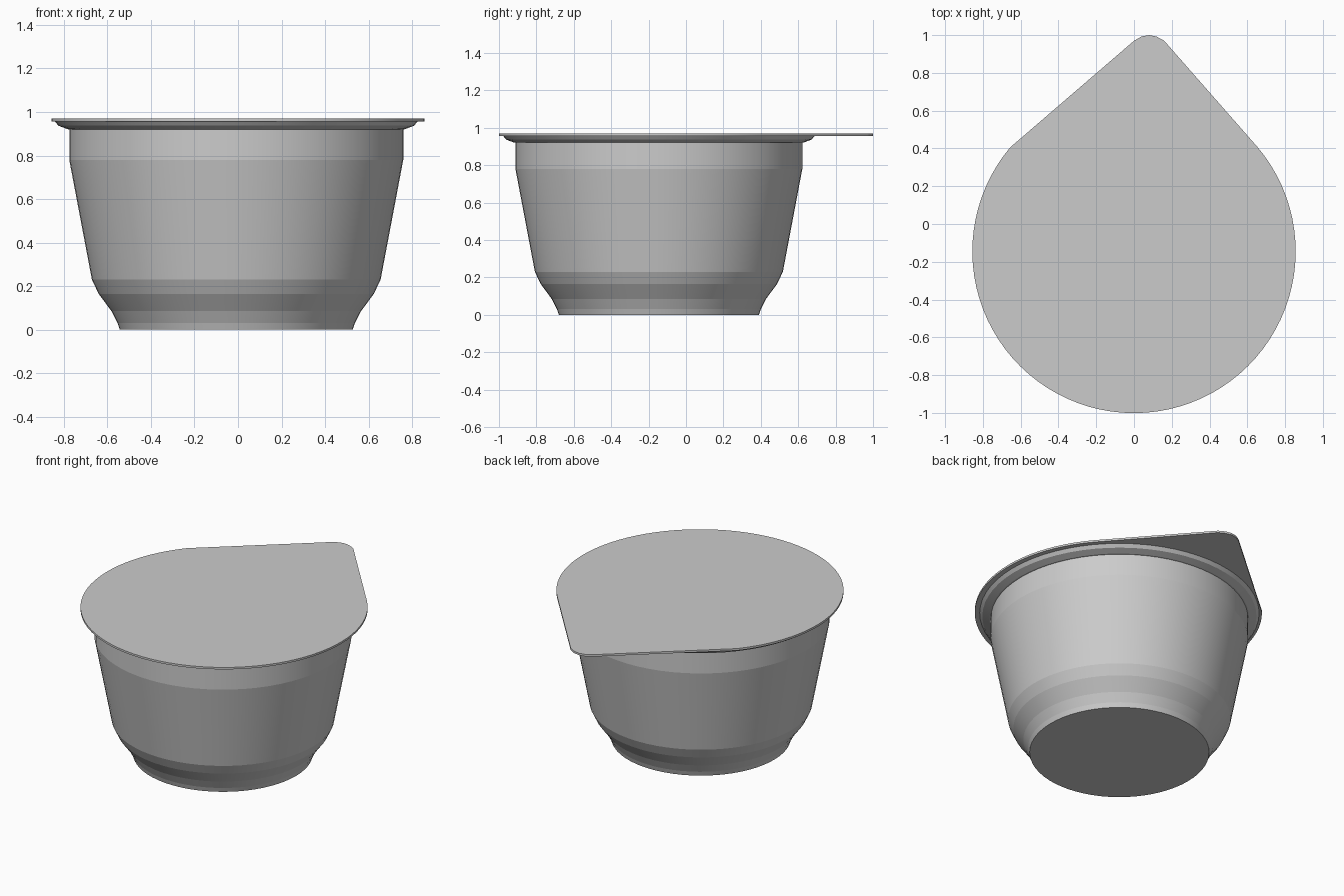
import bpy, bmesh, math

cube = bpy.data.objects.get("Cube")
if cube:
    bpy.data.objects.remove(cube, do_unlink=True)

SIDES = 64
CENTRE_Y = -0.145


def make_material(name, rgb):
    mat = bpy.data.materials.new(name)
    mat.use_nodes = True
    colour = (*rgb, 1.0)
    mat.diffuse_color = colour
    mat.node_tree.nodes["Principled BSDF"].inputs["Base Color"].default_value = colour
    return mat


def make_object(name, bm, mat, angle):
    bmesh.ops.recalc_face_normals(bm, faces=bm.faces)
    mesh = bpy.data.meshes.new(name)
    bm.to_mesh(mesh)
    bm.free()
    mesh.materials.append(mat)
    obj = bpy.data.objects.new(name, mesh)
    bpy.context.collection.objects.link(obj)
    bpy.ops.object.select_all(action="DESELECT")
    obj.select_set(True)
    bpy.context.view_layer.objects.active = obj
    bpy.ops.object.shade_smooth_by_angle(angle=math.radians(angle))
    return obj


def lathe(name, profile, mat, x, y):
    """Turn a (radius, height) profile around the upright axis."""
    bm = bmesh.new()
    rings = []
    for r, z in profile:
        rings.append([bm.verts.new((x + r * math.cos(math.tau * i / SIDES),
                                    y + r * math.sin(math.tau * i / SIDES), z))
                      for i in range(SIDES)])
    for low, high in zip(rings, rings[1:]):
        for i in range(SIDES):
            j = (i + 1) % SIDES
            bm.faces.new((low[i], low[j], high[j], high[i]))
    bm.faces.new(rings[0][::-1])
    bm.faces.new(rings[-1])
    return make_object(name, bm, mat, 7)


grey = make_material("light grey", (0.6, 0.6, 0.6))

# Cup: stepped foot, tapered wall, straight collar and flared rim
cup_profile = [(0.535, 0), (0.545, 0.03), (0.573, 0.085), (0.632, 0.165),
               (0.663, 0.23), (0.767, 0.78), (0.767, 0.92), (0.775, 0.921),
               (0.817, 0.937), (0.833, 0.957)]
lathe("cup", cup_profile, grey, -0.008, CENTRE_Y)

# Lid: thin disc drawn out into a rounded pull tab at the back
LID_RADIUS = 0.856
start = math.atan2(0.41 - CENTRE_Y, -0.66)
end = math.atan2(0.41 - CENTRE_Y, 0.655) + math.tau
outline = [(LID_RADIUS * math.cos(start + (end - start) * i / SIDES),
            CENTRE_Y + LID_RADIUS * math.sin(start + (end - start) * i / SIDES))
           for i in range(SIDES + 1)]
outline += [(0.16, 0.97), (0.12, 0.992), (0.08, 1.0), (0.04, 0.993), (0, 0.97)]

bm = bmesh.new()
sheet = bm.faces.new([bm.verts.new((x, y, 0.957)) for x, y in outline])
extruded = bmesh.ops.extrude_face_region(bm, geom=[sheet], use_keep_orig=True)
top_verts = [v for v in extruded["geom"] if isinstance(v, bmesh.types.BMVert)]
bmesh.ops.translate(bm, verts=top_verts, vec=(0, 0, 0.013))
make_object("lid", bm, grey, 20)
